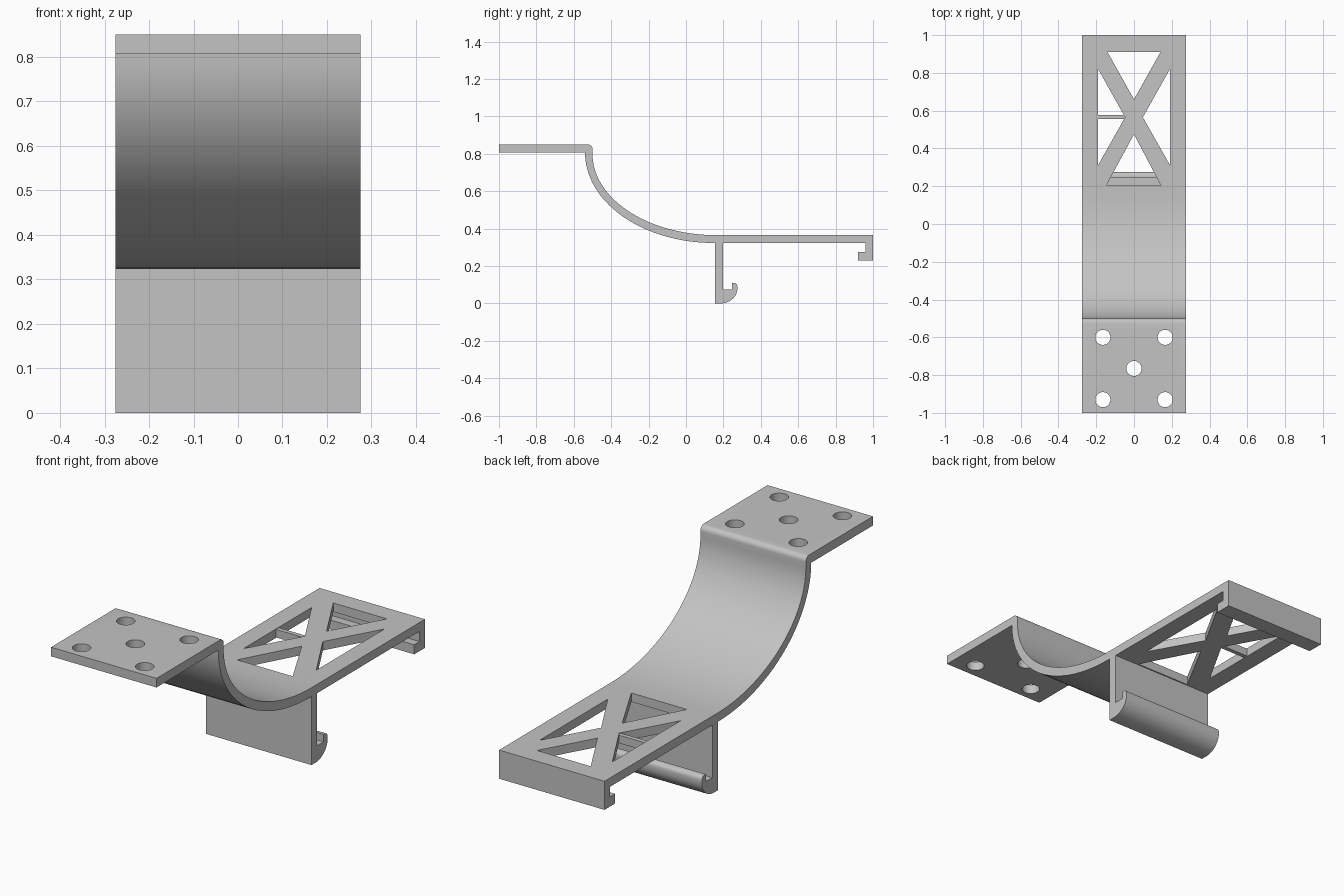
import bpy, bmesh, math

cube = bpy.data.objects.get("Cube")
if cube:
    bpy.data.objects.remove(cube, do_unlink=True)

grey = bpy.data.materials.new("plain grey")
grey.use_nodes = True
grey.diffuse_color = (0.55, 0.55, 0.55, 1)
grey.node_tree.nodes["Principled BSDF"].inputs["Base Color"].default_value = (0.55, 0.55, 0.55, 1)

HALF_WIDTH = 0.275
DECK_TOP, DECK_BOTTOM = 0.365, 0.323


def prism(name, outline, low, high, place):
    """Extrude a 2D outline between two levels; place maps (a, b, level) to xyz."""
    bm = bmesh.new()
    face = bm.faces.new([bm.verts.new(place(a, b, low)) for a, b in outline])
    start, end = place(0, 0, low), place(0, 0, high)
    result = bmesh.ops.extrude_face_region(bm, geom=[face], use_keep_orig=True)
    moved = [v for v in result["geom"] if isinstance(v, bmesh.types.BMVert)]
    bmesh.ops.translate(bm, verts=moved, vec=[e - s for s, e in zip(start, end)])
    bmesh.ops.recalc_face_normals(bm, faces=bm.faces)
    mesh = bpy.data.meshes.new(name)
    bm.to_mesh(mesh)
    bm.free()
    mesh.materials.append(grey)
    obj = bpy.data.objects.new(name, mesh)
    bpy.context.collection.objects.link(obj)
    return obj


def arc(cy, cz, ry, rz, start, end, steps):
    """Points along an elliptical arc, angles in degrees."""
    angles = [math.radians(start + (end - start) * i / steps) for i in range(steps + 1)]
    return [(cy + ry * math.cos(t), cz + rz * math.sin(t)) for t in angles]


def side(y, z, x):
    return (x, y, z)


def flat(x, y, z):
    return (x, y, z)


# Side profile: mounting plate, swept curve, deck, end lip, leg and hook
profile = [(-1, 0.85)]
profile += arc(-0.525, 0.825, 0.025, 0.025, 90, 0, 6)
profile += arc(0.16, 0.8, 0.66, 0.8 - DECK_TOP, 180, 270, 32)
profile += [(1, DECK_TOP), (1, 0.23), (0.92, 0.23), (0.92, 0.275),
            (0.96, 0.275), (0.96, DECK_BOTTOM),
            (0.197, DECK_BOTTOM), (0.197, 0.075), (0.245, 0.075), (0.245, 0.11)]
profile += arc(0.255, 0.09, 0.02, 0.02, 90, 0, 5)
profile += arc(0.185, 0.08, 0.09, 0.08, 0, -90, 12)
profile += [(0.155, 0), (0.155, DECK_BOTTOM)]
profile += arc(0.15, 0.807, 0.69, 0.807 - DECK_BOTTOM, 269, 180, 32)
profile += [(-1, 0.807)]
bracket = prism("bracket", profile, -HALF_WIDTH, HALF_WIDTH, side)

# Screw holes and the four triangular openings of the cross braced deck
cutters = []
for x, y in [(-0.165, -0.6), (0.165, -0.6), (0, -0.765), (-0.165, -0.93), (0.165, -0.93)]:
    cutters.append(prism("screw_hole", arc(x, y, 0.04, 0.04, 0, 348.75, 31), 0.75, 0.9, flat))
openings = [[(-0.14, 0.91), (0.14, 0.91), (0, 0.66)],
            [(-0.147, 0.203), (0.143, 0.203), (0, 0.475)]]
openings += [[(s * 0.19, 0.82), (s * 0.19, 0.312), (s * 0.047, 0.565)] for s in (-1, 1)]
for outline in openings:
    cutters.append(prism("deck_opening", outline, 0.3, 0.4, flat))

bpy.context.view_layer.objects.active = bracket
for cutter in cutters:
    cutter.hide_render = True
    mod = bracket.modifiers.new("cut", "BOOLEAN")
    mod.operation = "DIFFERENCE"
    mod.solver = "EXACT"
    mod.object = cutter
    bpy.ops.object.modifier_apply(modifier=mod.name)
    bpy.data.objects.remove(cutter, do_unlink=True)

# Thin bar across the right hand opening
prism("small_bar", [(-0.195, 0.556), (-0.05, 0.556), (-0.05, 0.577), (-0.195, 0.577)],
      DECK_BOTTOM + 0.001, DECK_TOP - 0.003, flat)

# Smooth the curves while keeping the edges crisp
bpy.ops.object.select_all(action="DESELECT")
bracket.select_set(True)
bpy.ops.object.shade_smooth_by_angle(angle=math.radians(30))
